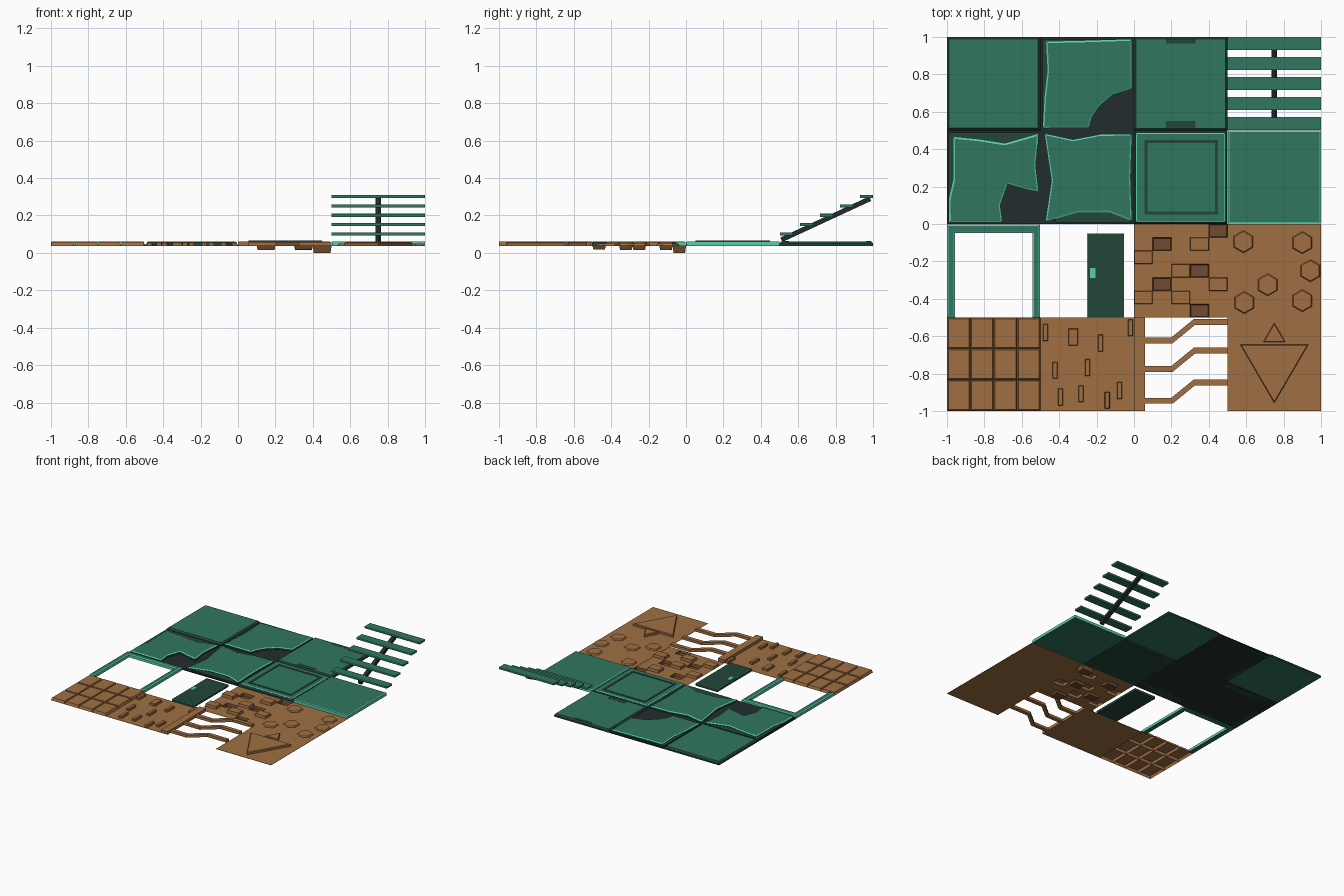
import bpy, bmesh, math
from mathutils import Matrix, Vector

if "Cube" in bpy.data.objects:
    bpy.data.objects.remove(bpy.data.objects["Cube"])


def mat(name, r, g, b):
    m = bpy.data.materials.new(name)
    lin = [((c / 255 + 0.055) / 1.055) ** 2.4 for c in (r, g, b)]
    m.diffuse_color = (*lin, 1)
    m.use_nodes = True
    m.node_tree.nodes["Principled BSDF"].inputs["Base Color"].default_value = m.diffuse_color
    return m


GREEN = mat("mid green", 48, 118, 95)
DARK = mat("dark green", 34, 70, 56)
MINT = mat("mint", 92, 205, 172)
BLACK = mat("charcoal", 34, 44, 46)
BROWN = mat("brown", 160, 112, 66)
DBROWN = mat("dark brown", 112, 76, 48)
B, T = 0.037, 0.062     # underside and top of the flat tiles


def finish(bm, name, mats):
    me = bpy.data.meshes.new(name)
    bm.to_mesh(me)
    bm.free()
    for m in mats:
        me.materials.append(m)
    ob = bpy.data.objects.new(name, me)
    bpy.context.collection.objects.link(ob)
    return ob


def slab(name, pts, z0, z1, top, wall=None, rim=None, rw=0.0, rh=0.0):
    """Prism from an outline, with an optional sloped rim round the top."""
    if sum(a[0] * b[1] - b[0] * a[1] for a, b in zip(pts, pts[1:] + pts[:1])) < 0:
        pts = pts[::-1]
    bm = bmesh.new()
    lo = [bm.verts.new((x, y, z0)) for x, y in pts]
    hi = [bm.verts.new((x, y, z1 - rh)) for x, y in pts]
    n = len(pts)
    bm.faces.new(lo[::-1])
    for i in range(n):
        j = (i + 1) % n
        bm.faces.new((lo[i], lo[j], hi[j], hi[i])).material_index = 1
    cap = bm.faces.new(hi)
    bm.normal_update()
    if rw:
        res = bmesh.ops.inset_individual(bm, faces=[cap], thickness=rw, depth=rh,
                                         use_even_offset=True)
        for f in res["faces"]:
            if f is not cap:
                f.material_index = 2
        cap.material_index = 0
    return finish(bm, name, [top, wall or top, rim or wall or top])


def rect(x0, x1, y0, y1):
    return [(x0, y0), (x1, y0), (x1, y1), (x0, y1)]


def sheet(name, x0, y0, cols, rows, move, mats):
    """Half-unit sheet of cells; move(col,row) gives inset, height, material."""
    bm = bmesh.new()
    w, h = 0.5 / cols, 0.5 / rows
    vs = [[bm.verts.new((x0 + c * w, y0 - r * h, B)) for c in range(cols + 1)]
          for r in range(rows + 1)]
    cells = {(c, r): bm.faces.new((vs[r][c], vs[r + 1][c], vs[r + 1][c + 1], vs[r][c + 1]))
             for r in range(rows) for c in range(cols)}
    bm.normal_update()
    for key, f in cells.items():
        step = move(*key)
        if step:
            f.material_index = step[2]
            bmesh.ops.inset_individual(bm, faces=[f], thickness=step[0], depth=step[1])
    return finish(bm, name, mats)


# plain floor tile and panel tile
slab("plain_tile", rect(-1, -0.5, 0.5, 1), B, T, GREEN, DARK, DARK, 0.012, 0.012)
slab("panel_tile", rect(0, 0.5, 0.5, 1), B, T, GREEN, DARK, DARK, 0.01, 0.012)
for i, (ya, yb) in enumerate([(0.512, 0.55), (0.965, 0.99)]):
    slab(f"panel_clip_{i}", rect(0.17, 0.33, ya, yb), T - 0.004, T + 0.001, DARK)

# broken tiles over charcoal bases
for nm, x, y in [("corner", -0.5, 0.5), ("chipped", -1, 0), ("warped", -0.5, 0)]:
    slab(nm + "_base", rect(x, x + 0.5, y, y + 0.5), B, B + 0.008, BLACK)
slab("corner_broken_tile",
     [(-0.487, 0.513), (-0.24, 0.513), (-0.225, 0.57), (-0.185, 0.63), (-0.115, 0.69),
      (-0.01, 0.722), (-0.01, 0.988), (-0.25, 0.98), (-0.47, 0.975), (-0.462, 0.82),
      (-0.478, 0.68)],
     B + 0.004, T, GREEN, DARK, MINT, 0.008, 0.005)
slab("corner_tile_edge", rect(-0.49, -0.455, 0.51, 0.99), B, T - 0.008, DARK)
slab("corner_tile_back_edge", rect(-0.49, -0.01, 0.96, 0.99), B, T - 0.008, DARK)
slab("chipped_tile",
     [(-0.988, 0.008), (-0.702, 0.008), (-0.715, 0.1), (-0.675, 0.213), (-0.58, 0.185),
      (-0.508, 0.17), (-0.525, 0.31), (-0.51, 0.482), (-0.69, 0.43), (-0.83, 0.452),
      (-0.965, 0.465), (-0.965, 0.24), (-0.99, 0.13)],
     B + 0.004, T, GREEN, DARK, MINT, 0.009, 0.005)
slab("chipped_tile_edge", rect(-0.992, -0.95, 0.01, 0.49), B, T - 0.008, DARK)
slab("chipped_tile_back_edge", rect(-0.99, -0.51, 0.42, 0.488), B, T - 0.008, DARK)
slab("warped_tile",
     [(-0.475, 0.01), (-0.3, 0.062), (-0.13, 0.062), (-0.01, 0.015), (-0.018, 0.25),
      (-0.01, 0.482), (-0.18, 0.48), (-0.325, 0.452), (-0.48, 0.485), (-0.442, 0.23)],
     B + 0.004, T, GREEN, DARK, MINT, 0.009, 0.005)
slab("warped_tile_edge", rect(-0.42, -0.02, 0.008, 0.08), B, T - 0.008, DARK)

# hatch tile with raised square frame
slab("hatch_tile", rect(0, 0.5, 0, 0.5), B, T - 0.004, DARK, DARK, DARK, 0.008, 0.01)
slab("hatch_tile_top", rect(0.01, 0.487, 0.01, 0.487), B + 0.01, T, GREEN, MINT, MINT, 0.006, 0.003)
for i, r in enumerate([rect(0.055, 0.072, 0.05, 0.45), rect(0.432, 0.449, 0.05, 0.45),
                       rect(0.072, 0.432, 0.05, 0.067), rect(0.072, 0.432, 0.433, 0.45)]):
    slab(f"hatch_frame_{i}", r, B - 0.001, T + 0.003, DARK)

# light-edged landing
slab("landing_tile", rect(0.502, 1, 0.002, 0.5), B, T, GREEN, MINT, MINT, 0.008, 0.002)

# open stairs on one sloping beam
for i in range(5):
    y = 0.502 + i * 0.107
    slab(f"stair_tread_{i}", rect(0.5, 1, y, y + 0.07), 0.093 + 0.05 * i, 0.11 + 0.05 * i,
         GREEN, GREEN, MINT, 0.003, 0.001)
bm = bmesh.new()
a, b = Vector((0.75, 0.51, 0.07)), Vector((0.75, 0.985, 0.29))
ang = math.atan2(b.z - a.z, b.y - a.y)
bmesh.ops.create_cube(bm, size=1, matrix=Matrix.Translation((a + b) / 2)
                      @ Matrix.Rotation(ang, 4, 'X')
                      @ Matrix.Diagonal((0.03, (b - a).length, 0.026, 1)))
finish(bm, "stair_beam", [BLACK])

# door frame (open at the foot) and door
slab("door_frame",
     [(-1, -0.5), (-0.958, -0.5), (-0.958, -0.048), (-0.542, -0.048), (-0.542, -0.5),
      (-0.503, -0.5), (-0.503, -0.003), (-1, -0.003)], B, T, GREEN, MINT, MINT, 0.007, 0.004)
slab("door", rect(-0.25, -0.053, -0.5, -0.05), B, 0.057, DARK, DARK, MINT, 0.003, 0.001)
slab("door_handle", rect(-0.235, -0.205, -0.29, -0.235), 0.05, 0.061, MINT)

# wall sheet with sunken and raised blocks
pits = {(1, 1): 0.021, (4, 0): 0.037, (3, 3): 0.021, (1, 4): 0.021, (3, 6): 0.018}
bumps = {(0, 2), (3, 1), (2, 3), (4, 4), (0, 5), (2, 5)}


def block_step(c, r):
    if (c, r) in pits:
        return 0.007, -pits[c, r], 1
    return (0.004, 0.022, 0) if (c, r) in bumps else None


sheet("block_wall", 0, 0, 5, 7, block_step, [BROWN, DBROWN])

# wall sheet with low hexagons
slab("hexagon_wall", rect(0.5, 1, -0.5, 0), B, B + 0.002, BROWN)
for i, (x, y) in enumerate([(0.585, -0.095), (0.9, -0.1), (0.943, -0.25), (0.715, -0.325),
                            (0.59, -0.42), (0.9, -0.41)]):
    pts = [(x + 0.06 * math.sin(k * math.pi / 3), y + 0.06 * math.cos(k * math.pi / 3))
           for k in range(6)]
    slab(f"hexagon_{i}", pts, B, B + 0.012, BROWN, BROWN, BROWN, 0.005, 0.008)

# grid of square pads
sheet("pad_wall", -1, -0.5, 4, 3, lambda c, r: (0.01, 0.022, 0), [BROWN])

# wall sheet with small upright bars and an end post
slab("bar_wall", rect(-0.5, 0, -1, -0.5), B, B + 0.002, BROWN)
bars = [(-0.473, -0.58), (-0.178, -0.637), (-0.018, -0.555), (-0.423, -0.782), (-0.248, -0.768),
        (-0.393, -0.925), (-0.283, -0.908), (-0.143, -0.942), (-0.078, -0.89), (-0.325, -0.605)]
for i, (x, y) in enumerate(bars):
    w = 0.025 if i == 9 else 0.0135
    slab(f"wall_bar_{i}", rect(x - w, x + w, y - 0.045, y + 0.045), B, 0.058, BROWN,
         BROWN, BROWN, 0.003, 0.004)
slab("end_post", rect(0, 0.06, -1, -0.5), B, T, BROWN)

# three cranked pipes
for i, y in enumerate((-0.622, -0.775, -0.945)):
    path = [(0.06, y), (0.2, y), (0.32, y + 0.098), (0.5, y + 0.098)]
    side = [(x + (0.006 if 0 < k < 3 else 0), v - 0.016) for k, (x, v) in enumerate(path)]
    slab(f"pipe_{i}", side + [(x, v + 0.016) for x, v in path[::-1]], B, 0.058, BROWN)

# wall sheet with two raised triangles
slab("triangle_wall", rect(0.5, 1, -1, -0.5), B, B + 0.002, BROWN)
slab("large_triangle", [(0.568, -0.645), (0.932, -0.645), (0.75, -0.957)], B, 0.058,
     BROWN, BROWN, BROWN, 0.004, 0.005)
slab("small_triangle", [(0.69, -0.632), (0.81, -0.632), (0.75, -0.528)], B, 0.058,
     BROWN, BROWN, BROWN, 0.004, 0.005)
